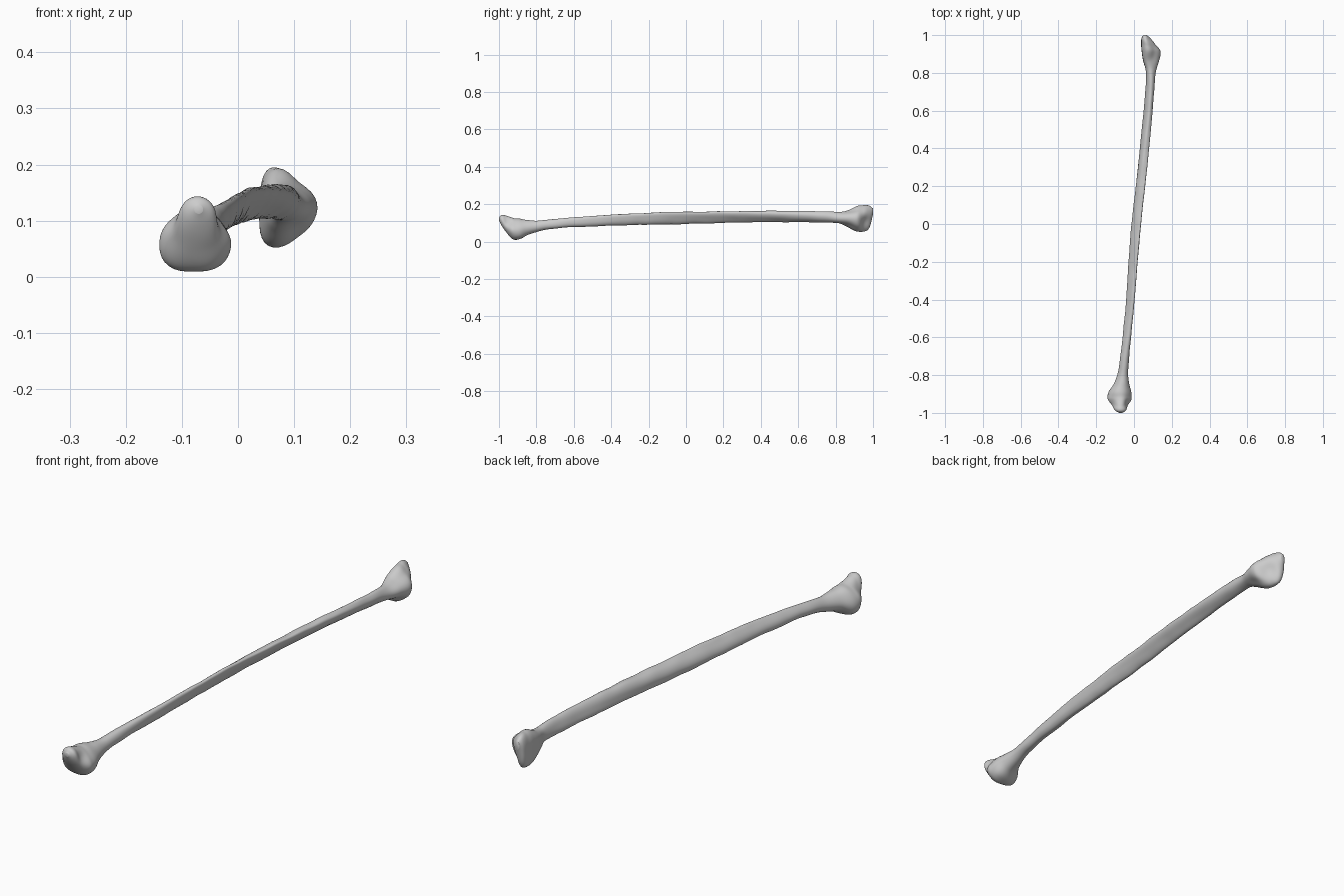
import bpy, bmesh, math
from mathutils import Vector, noise

if "Cube" in bpy.data.objects:
    bpy.data.objects.remove(bpy.data.objects["Cube"])

# Sections along the bone: y, centre x, centre z, half width, half height, lean (deg), triangularity
SECTIONS = [
    (-1.000, -.070, .120, .008, .008, 0, 0),
    (-.990, -.071, .116, .026, .024, 0, 0),
    (-.960, -.074, .090, .044, .046, 0, .04),
    (-.920, -.076, .064, .065, .059, 0, .05),
    (-.890, -.074, .064, .061, .057, 0, .05),
    (-.850, -.066, .074, .042, .040, 5, .04),
    (-.800, -.059, .081, .029, .030, 10, .02),
    (-.700, -.047, .095, .024, .026, 20, .05),
    (-.450, -.022, .111, .019, .031, 28, .08),
    (0.000, .011, .127, .017, .036, 34, .10),
    (.400, .054, .136, .018, .034, 34, .10),
    (.700, .083, .132, .020, .032, 28, .08),
    (.810, .088, .128, .027, .031, 15, .06),
    (.860, .086, .124, .041, .042, 0, .09),
    (.915, .085, .121, .051, .065, 0, .12),
    (.950, .074, .122, .041, .068, 0, .10),
    (.985, .062, .136, .024, .053, 0, .05),
    (1.000, .059, .160, .009, .017, 0, 0),
]
RINGS, SIDES = 240, 40


def sample(y):
    """Smooth interpolation of the section table at y."""
    S = SECTIONS
    i = max(k for k in range(len(S) - 1) if S[k][0] <= y)
    a, b = S[i], S[i + 1]
    p, q = S[max(i - 1, 0)], S[min(i + 2, len(S) - 1)]
    h = b[0] - a[0]
    t = (y - a[0]) / h
    out = []
    for c in range(1, 7):
        slope = (b[c] - a[c]) / h
        before = (a[c] - p[c]) / (a[0] - p[0]) if i > 0 else slope
        after = (q[c] - b[c]) / (q[0] - b[0]) if i < len(S) - 2 else slope
        m0 = 0 if before * slope < 0 else (before + slope) / 2
        m1 = 0 if after * slope < 0 else (after + slope) / 2
        out.append((2*t**3 - 3*t*t + 1) * a[c] + (t**3 - 2*t*t + t) * h * m0
                   + (3*t*t - 2*t**3) * b[c] + (t**3 - t*t) * h * m1)
    return out


def push(p, centre, radius, offset):
    """Move a point by offset, fading out around centre."""
    d = (p - Vector(centre)).length / radius
    return p + Vector(offset) * math.exp(-d * d)


# Bone: lofted rings, closer together toward both ends
bm = bmesh.new()
rings = []
for k in range(RINGS + 1):
    u = 2 * k / RINGS - 1
    y = max(-1, min(.99999, math.sin(u * math.pi / 2)))
    cx, cz, rx, rz, lean, tri = sample(y)
    turn = math.radians(90) * (1 - min(1, max(0, (y + .2) / 1.05)))
    ln = math.radians(lean)
    ring = []
    for j in range(SIDES):
        a = 2 * math.pi * j / SIDES
        r = 1 + tri * math.cos(3 * (a - turn))
        lx, lz = rx * r * math.cos(a), rz * r * math.sin(a)
        p = Vector((cx + lx * math.cos(ln) + lz * math.sin(ln), y,
                    cz - lx * math.sin(ln) + lz * math.cos(ln)))
        # slight natural unevenness
        n = noise.noise(Vector((p.x * 18, p.y * 14, p.z * 18)))
        p += Vector((lx, 0, lz)) * n * .09
        # hollow on the joint face, and grooves beside the knob of the head
        p = push(p, (.105, .965, .10), .035, (-.012, -.008, .008))
        p = push(p, (-.12, -.95, .115), .03, (.006, .004, -.006))
        p = push(p, (-.02, -.95, .115), .03, (-.008, .004, -.006))
        ring.append(bm.verts.new(p))
    rings.append(ring)
for r0, r1 in zip(rings, rings[1:]):
    for j in range(SIDES):
        n = (j + 1) % SIDES
        bm.faces.new((r0[j], r0[n], r1[n], r1[j]))
bm.faces.new(rings[0])
bm.faces.new(rings[-1])
bmesh.ops.recalc_face_normals(bm, faces=bm.faces)

mesh = bpy.data.meshes.new("long_bone")
bm.to_mesh(mesh)
bm.free()
bone = bpy.data.objects.new("long_bone", mesh)
bpy.context.collection.objects.link(bone)
for f in mesh.polygons:
    f.use_smooth = True

# Soften the end knobs
smooth = bone.modifiers.new("soften", 'SMOOTH')
smooth.factor, smooth.iterations = .5, 2
